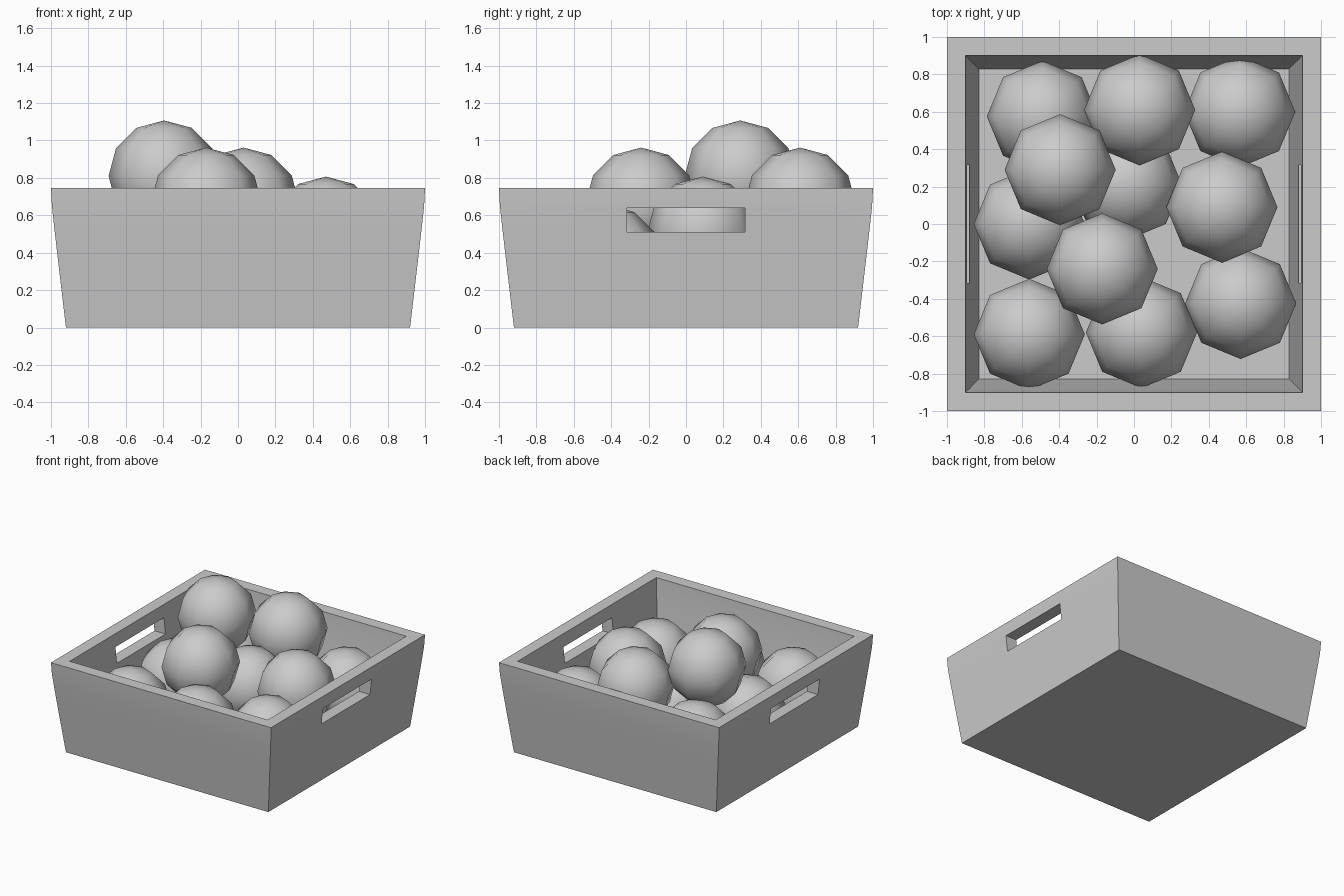
import bpy, bmesh, math

if "Cube" in bpy.data.objects:
    bpy.data.objects.remove(bpy.data.objects["Cube"])

# Crate: square rings lofted up the outside, over the rim and down the inside
profile = [(0.92, 0.0), (0.96, 0.34), (0.982, 0.53), (0.995, 0.65), (1.0, 0.745),
           (0.90, 0.745), (0.895, 0.65), (0.882, 0.53), (0.862, 0.34), (0.83, 0.065)]
bm = bmesh.new()
rings = [[bm.verts.new((sx * h, sy * h, z)) for sx, sy in ((-1, -1), (1, -1), (1, 1), (-1, 1))]
         for h, z in profile]
for a, b in zip(rings, rings[1:]):
    for i in range(4):
        j = (i + 1) % 4
        bm.faces.new((a[i], a[j], b[j], b[i]))
bm.faces.new(rings[0][::-1])
bm.faces.new(rings[-1])
bmesh.ops.recalc_face_normals(bm, faces=bm.faces)
mesh = bpy.data.meshes.new("crate")
bm.to_mesh(mesh)
bm.free()
crate = bpy.data.objects.new("crate", mesh)
bpy.context.collection.objects.link(crate)

# Handle slots cut through both side walls
for side, label in ((-1, "left"), (1, "right")):
    bpy.ops.mesh.primitive_cube_add(size=1, location=(side * 0.94, 0, 0.575))
    cutter = bpy.context.object
    cutter.name = label + "_handle_cutter"
    cutter.scale = (0.3, 0.63, 0.13)
    cutter.hide_render = True
    cutter.hide_set(True)
    mod = crate.modifiers.new(label + "_handle", 'BOOLEAN')
    mod.operation = 'DIFFERENCE'
    mod.solver = 'EXACT'
    mod.object = cutter

# Apply the cuts and remove the helpers
bpy.context.view_layer.update()
deps = bpy.context.evaluated_depsgraph_get()
cut_mesh = bpy.data.meshes.new_from_object(crate.evaluated_get(deps))
crate.modifiers.clear()
crate.data = cut_mesh
for o in [o for o in bpy.data.objects if o.name.endswith("cutter")]:
    bpy.data.objects.remove(o)
bpy.ops.object.select_all(action='DESELECT')
bpy.context.view_layer.objects.active = crate
crate.select_set(True)
bpy.ops.object.shade_smooth_by_angle(angle=math.radians(20))

# Round fruit: a floor layer and a few piled higher
low = 0.36
fruit = [(-0.49, 0.575, low), (0.565, 0.60, low), (-0.04, 0.21, low), (-0.56, 0.0, low),
         (0.57, -0.425, low), (-0.56, -0.59, low), (0.04, -0.58, low),
         (0.47, 0.09, 0.51), (0.03, 0.61, 0.665), (-0.17, -0.24, 0.665), (-0.395, 0.29, 0.81)]
for n, loc in enumerate(fruit):
    bpy.ops.mesh.primitive_uv_sphere_add(segments=8, ring_count=6, radius=0.297, location=loc)
    bpy.context.object.name = f"fruit_{n + 1}"
    bpy.ops.object.shade_smooth()
